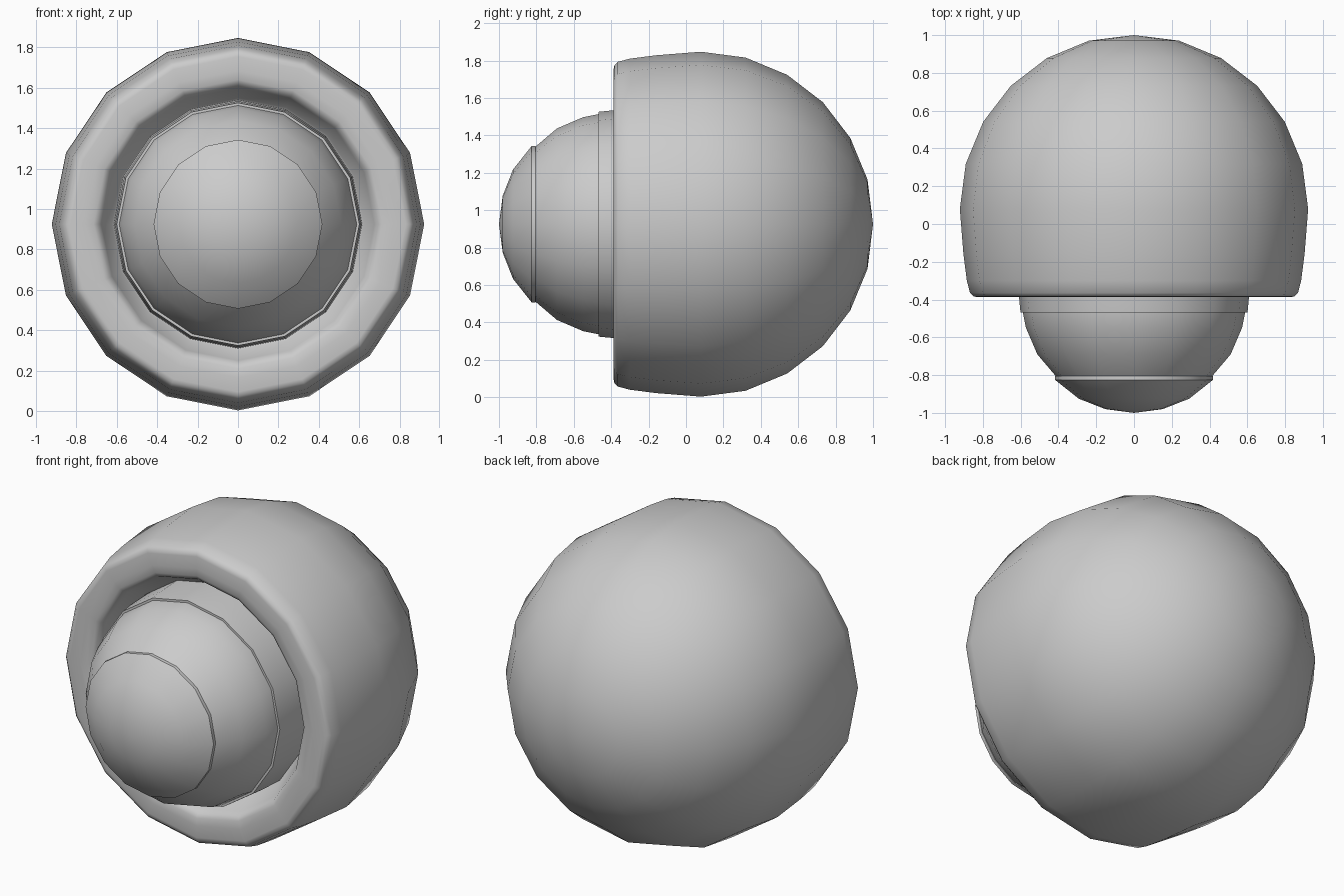
import bpy
import bmesh
import math
from mathutils import Matrix

if "Cube" in bpy.data.objects:
    bpy.data.objects.remove(bpy.data.objects["Cube"])

SIDES = 16
CENTRE_Z = 0.925


def material(name, colour):
    mat = bpy.data.materials.new(name)
    mat.use_nodes = True
    mat.diffuse_color = colour
    mat.node_tree.nodes["Principled BSDF"].inputs["Base Color"].default_value = colour
    return mat


def arc(centre_y, radius, degrees):
    """(y, r) points on a sphere, at angles from the equator towards +y."""
    return [(centre_y + radius * math.sin(math.radians(a)),
             radius * math.cos(math.radians(a))) for a in degrees]


def lathe(name, profile, mat, sharp=40):
    """Turn a (y, r) profile around the horizontal front-back axis."""
    bm = bmesh.new()
    verts = [bm.verts.new((0, y, r)) for y, r in profile]
    edges = [bm.edges.new(pair) for pair in zip(verts, verts[1:])]
    bmesh.ops.spin(bm, geom=verts + edges, cent=(0, 0, 0), axis=(0, 1, 0),
                   angle=math.tau, steps=SIDES)
    bmesh.ops.remove_doubles(bm, verts=bm.verts, dist=0.0005)
    bmesh.ops.recalc_face_normals(bm, faces=bm.faces)
    bmesh.ops.transform(bm, matrix=Matrix.Translation((0, 0, CENTRE_Z)), verts=bm.verts)
    mesh = bpy.data.meshes.new(name)
    bm.to_mesh(mesh)
    bm.free()
    mesh.materials.append(mat)
    obj = bpy.data.objects.new(name, mesh)
    bpy.context.collection.objects.link(obj)
    bpy.ops.object.select_all(action='DESELECT')
    obj.select_set(True)
    bpy.context.view_layer.objects.active = obj
    bpy.ops.object.shade_smooth_by_angle(angle=math.radians(sharp))
    return obj


grey = material("plain grey", (0.6, 0.6, 0.6, 1))

# Round shell: recess floor, sloping recess wall, rounded rim, then the domed back
recess = [(-0.22, 0), (-0.22, 0.60), (-0.24, 0.625), (-0.34, 0.675), (-0.37, 0.69), (-0.385, 0.715)]
rim = [(-0.387, 0.76), (-0.387, 0.83), (-0.383, 0.85), (-0.365, 0.868), (-0.3, 0.885), (-0.16, 0.903)]
dome = arc(0.08, 0.922, range(0, 76, 15)) + [(1.0, 0)]
lathe("outer_shell", recess + rim + dome, grey, 50)

# Collar around the lens, slightly wider at the back
lathe("lens_collar", [(-0.22, 0.58), (-0.22, 0.615), (-0.385, 0.609), (-0.468, 0.601),
                      (-0.468, 0.575), (-0.22, 0.58)], grey)

# Main lens ball, flattened behind the front cap
lathe("lens_ball", [(-0.22, 0), (-0.22, 0.57), (-0.40, 0.592), (-0.47, 0.588), (-0.55, 0.572),
                    (-0.69, 0.512), (-0.81, 0.41), (-0.81, 0)], grey)

# Front cap with a thin raised edge
lathe("lens_cap", [(-0.80, 0), (-0.805, 0.418), (-0.825, 0.418)]
      + [(-0.83, 0.412), (-0.925, 0.292), (-0.98, 0.152), (-1.0, 0)], grey)
